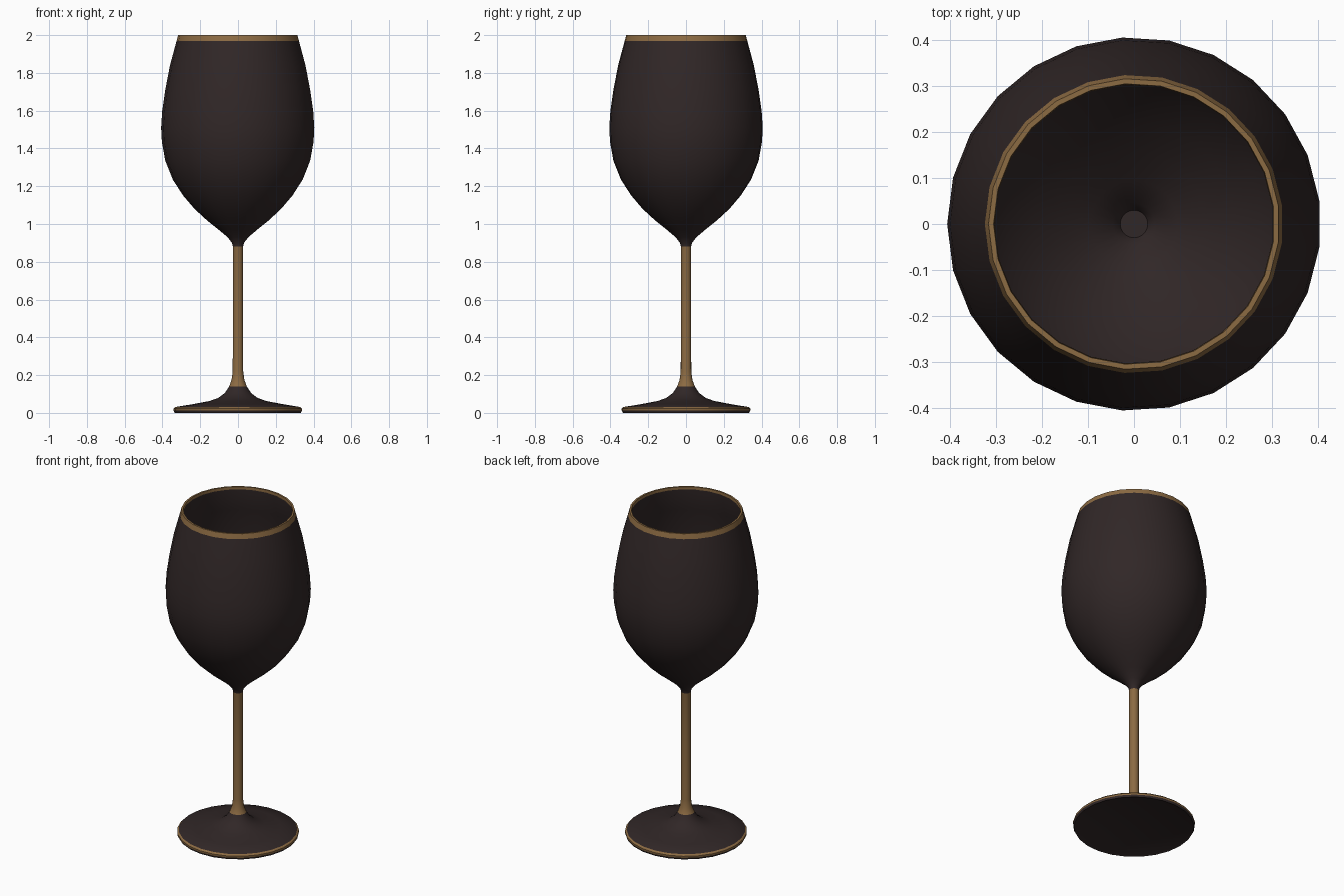
import bpy, bmesh, math

if "Cube" in bpy.data.objects:
    bpy.data.objects.remove(bpy.data.objects["Cube"])

SIDES = 25


def material(name, rgb):
    m = bpy.data.materials.new(name)
    m.diffuse_color = (*rgb, 1)
    m.use_nodes = True
    m.node_tree.nodes["Principled BSDF"].inputs["Base Color"].default_value = m.diffuse_color
    return m


dark = material("dark_brown", (0.030, 0.020, 0.020))
gold = material("aged_gold", (0.26, 0.145, 0.055))


def lathe(name, rings, mats, cap_start=False, cap_end=False):
    """Revolve (radius, z, material of the band that follows) around z."""
    bm = bmesh.new()
    loops = []
    for r, z, _ in rings:
        if r == 0:
            loops.append([bm.verts.new((0, 0, z))])
            continue
        loops.append([bm.verts.new((r * math.cos(math.pi + math.tau * i / SIDES),
                                    r * math.sin(math.pi + math.tau * i / SIDES), z))
                      for i in range(SIDES)])
    for k in range(len(loops) - 1):
        a, b = loops[k], loops[k + 1]
        for i in range(SIDES):
            j = (i + 1) % SIDES
            if len(a) == 1:
                f = bm.faces.new((a[0], b[j], b[i]))
            elif len(b) == 1:
                f = bm.faces.new((a[i], a[j], b[0]))
            else:
                f = bm.faces.new((a[i], a[j], b[j], b[i]))
            f.material_index = rings[k][2]
    me = bpy.data.meshes.new(name)
    bm.to_mesh(me)
    bm.free()
    for m in mats:
        me.materials.append(m)
    ob = bpy.data.objects.new(name, me)
    bpy.context.collection.objects.link(ob)
    bpy.context.view_layer.objects.active = ob
    ob.select_set(True)
    bpy.ops.object.shade_smooth_by_angle(angle=math.radians(40))
    ob.select_set(False)
    return ob


# one continuous profile: foot, stem, outer bowl, rim, inner bowl
D, G = 0, 1
profile = [
    # foot
    (0, 0.005, D), (0.325, 0.005, D), (0.335, 0.0, D), (0.341, 0.012, G),
    (0.341, 0.022, G), (0.332, 0.031, D), (0.24, 0.046, D), (0.15, 0.063, D),
    (0.105, 0.079, D), (0.07, 0.105, D), (0.047, 0.14, G),
    # stem
    (0.034, 0.175, G), (0.028, 0.22, G), (0.027, 0.55, G), (0.027, 0.88, D),
    # outer bowl
    (0.032, 0.9, D), (0.055, 0.93, D), (0.105, 0.972, D), (0.165, 1.02, D),
    (0.23, 1.08, D), (0.29, 1.15, D), (0.345, 1.235, D), (0.385, 1.335, D),
    (0.403, 1.435, D), (0.407, 1.51, D), (0.401, 1.6, D), (0.385, 1.71, D),
    (0.36, 1.84, D), (0.325, 1.97, G),
    # rim
    (0.317, 2.0, G), (0.306, 2.0, G), (0.304, 1.985, D),
    # inner bowl
    (0.345, 1.84, D), (0.37, 1.71, D), (0.386, 1.6, D), (0.392, 1.51, D),
    (0.388, 1.435, D), (0.371, 1.34, D), (0.332, 1.245, D), (0.28, 1.165, D),
    (0.22, 1.095, D), (0.155, 1.035, D), (0.095, 0.985, D), (0.045, 0.948, D),
    (0.03, 0.92, D), (0, 0.92, D),
]
lathe("wine_glass", profile, [dark, gold])
